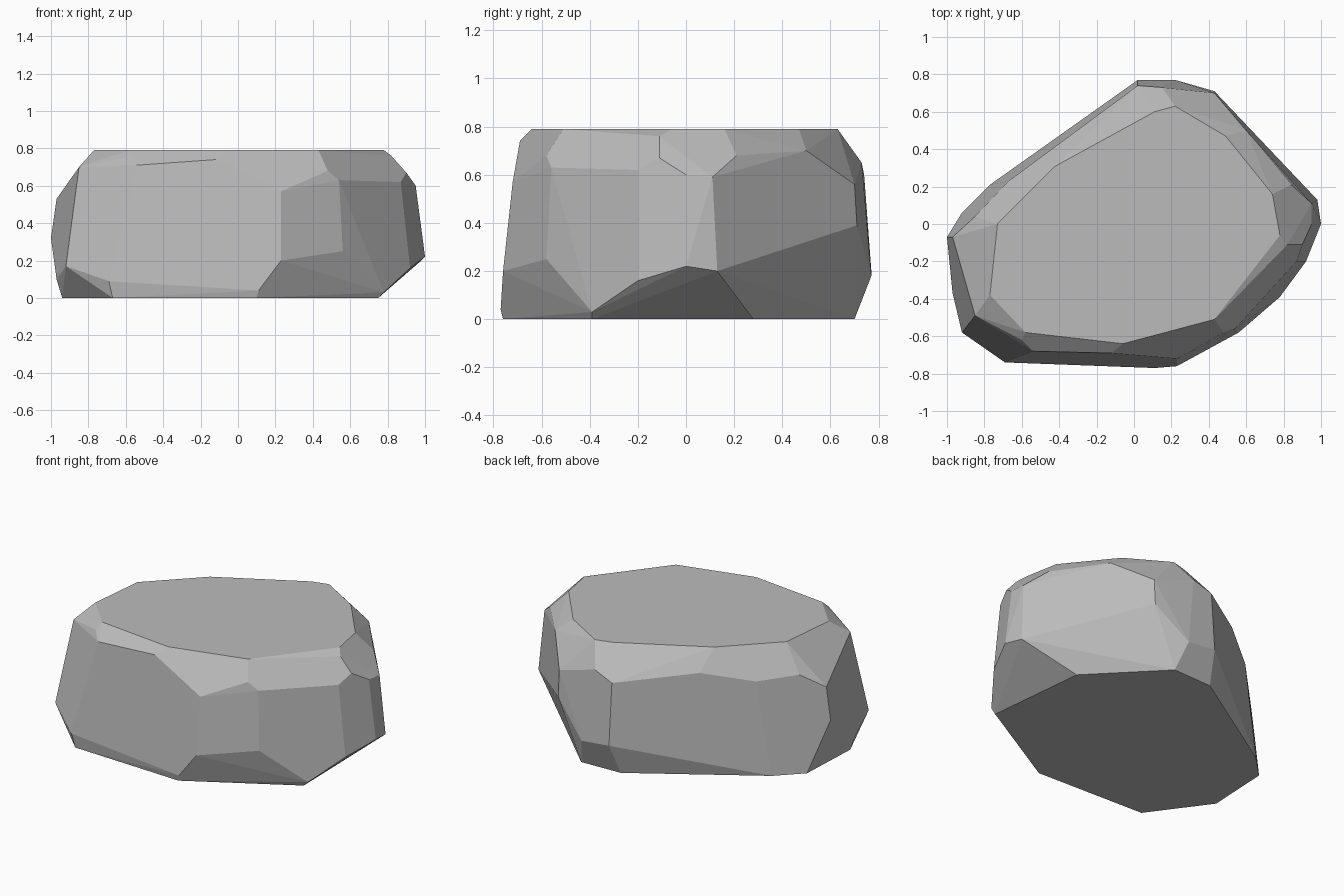
import bpy
import bmesh
import math

default_cube = bpy.data.objects.get("Cube")
if default_cube:
    bpy.data.objects.remove(default_cube, do_unlink=True)

TOP_HEIGHT = 0.79

# Flat outlines of the resting face and the flat crown
floor_outline = [
    (0.75, -0.39), (0.68, 0.28), (0.27, 0.7), (-0.01, 0.69), (-0.77, 0.21),
    (-0.92, 0.06), (-0.94, -0.36), (-0.67, -0.73), (0.1, -0.76),
]
crown_outline = [
    (0.11, 0.6), (0.22, 0.63), (0.49, 0.47), (0.74, 0.16), (0.78, -0.06), (0.43, -0.51),
    (-0.06, -0.64), (-0.58, -0.58), (-0.77, -0.38), (-0.73, 0), (-0.42, 0.31),
]

# Corners where the undercut meets the sides
undercut_corners = [
    (0.11, -0.77, 0.04), (0.23, -0.76, 0.2), (0.56, -0.58, 0.25), (0.78, -0.39, 0.03),
    (0.92, -0.2, 0.16), (1, 0, 0.22), (0.98, 0.13, 0.2), (0.43, 0.71, 0.39),
    (0.22, 0.77, 0.18), (0.02, 0.77, 0.2), (-1, -0.07, 0.32), (-0.97, -0.37, 0.1),
    (-0.92, -0.58, 0.17), (-0.69, -0.74, 0.09),
]

# Corners where the sides meet the chipped shoulder
shoulder_corners = [
    (0.23, -0.72, 0.57), (0.54, -0.56, 0.63), (0.48, -0.58, 0.68), (0.87, -0.2, 0.62),
    (0.82, -0.11, 0.76), (0.9, -0.11, 0.67), (0.95, 0, 0.6), (0.95, 0.11, 0.59),
    (0.84, 0.21, 0.68), (0.6, 0.5, 0.7), (0.43, 0.7, 0.56), (0.15, 0.73, 0.65),
    (0.02, 0.74, 0.6), (-0.4, 0.43, 0.66), (-0.67, 0.23, 0.6), (-0.85, 0.04, 0.62),
    (-0.97, -0.07, 0.53), (-0.85, -0.49, 0.7), (-0.6, -0.62, 0.75),
    (-0.54, -0.68, 0.71), (-0.12, -0.69, 0.74),
]


def flat_material(name, colour):
    """Create a plain matte material of a single colour."""
    material = bpy.data.materials.new(name)
    material.use_nodes = True
    material.diffuse_color = colour
    shader = next(node for node in material.node_tree.nodes if node.type == "BSDF_PRINCIPLED")
    shader.inputs["Base Color"].default_value = colour
    shader.inputs["Roughness"].default_value = 1.0
    return material


def at_height(outline, height):
    """Lift a flat outline to the given height."""
    return [(x, y, height) for x, y in outline]


def faceted_solid(name, corners, material):
    """Wrap the corners in a convex solid and merge nearly flat facets."""
    mesh = bpy.data.meshes.new(name)
    bm = bmesh.new()
    for corner in corners:
        bm.verts.new(corner)
    bmesh.ops.convex_hull(bm, input=bm.verts[:])

    # Corners that ended up inside the solid are not needed
    loose = [vert for vert in bm.verts if not vert.link_faces]
    bmesh.ops.delete(bm, geom=loose, context="VERTS")
    bmesh.ops.dissolve_limit(
        bm, angle_limit=math.radians(4), verts=bm.verts[:], edges=bm.edges[:]
    )
    bmesh.ops.recalc_face_normals(bm, faces=bm.faces[:])
    for face in bm.faces:
        face.smooth = False
    bm.to_mesh(mesh)
    bm.free()

    mesh.materials.append(material)
    solid = bpy.data.objects.new(name, mesh)
    bpy.context.collection.objects.link(solid)
    return solid


# The boulder, from resting face to crown
stone_grey = flat_material("stone_grey", (0.5, 0.5, 0.5, 1.0))
boulder_corners = (
    at_height(floor_outline, 0)
    + undercut_corners
    + shoulder_corners
    + at_height(crown_outline, TOP_HEIGHT)
)
faceted_solid("boulder", boulder_corners, stone_grey)
